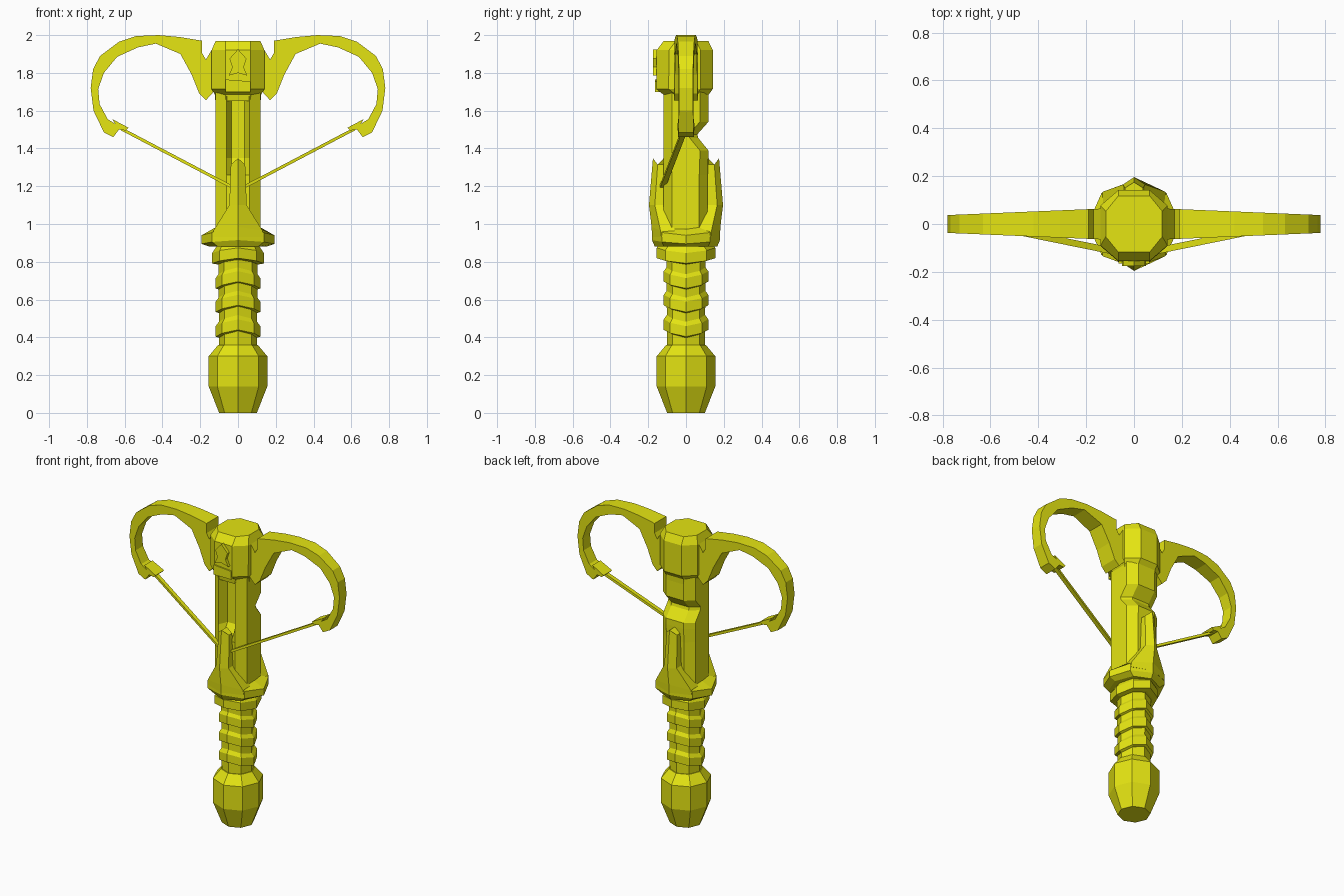
import bpy, bmesh, math
from mathutils import Vector

mat = bpy.data.materials.new("mustard_yellow")
mat.diffuse_color = (0.78, 0.78, 0.006, 1)


def finish(bm, name):
    bmesh.ops.remove_doubles(bm, verts=bm.verts, dist=0.0005)
    bmesh.ops.recalc_face_normals(bm, faces=bm.faces)
    me = bpy.data.meshes.new(name)
    bm.to_mesh(me)
    bm.free()
    me.materials.append(mat)
    ob = bpy.data.objects.new(name, me)
    bpy.context.collection.objects.link(ob)
    return ob


def loft(name, rings):
    """Skin a stack of equal-length point rings and cap both ends."""
    bm = bmesh.new()
    vs = [[bm.verts.new(p) for p in r] for r in rings]
    n = len(vs[0])
    for a, b in zip(vs, vs[1:]):
        for i in range(n):
            j = (i + 1) % n
            bm.faces.new((a[i], a[j], b[j], b[i]))
    bm.faces.new(vs[0][::-1])
    bm.faces.new(vs[-1])
    return finish(bm, name)


def oct_ring(r, z, saddle=0.0, ry=None):
    """Octagon with corners on the axes; saddle lifts front/back, drops the sides."""
    ry = ry or r
    return [(r * math.cos(k * math.pi / 4), ry * math.sin(k * math.pi / 4),
             z - saddle * math.cos(k * math.pi / 2)) for k in range(8)]


def plate(name, pts, half, y=0.0, side=1):
    """Extrude an x-z outline along y; half(x) gives the half thickness."""
    return loft(name, [[(side * x, y + s * half(x), z) for x, z in pts] for s in (-1, 1)])


# handle: pommel and grip core
loft("pommel", [oct_ring(r, z) for r, z in
                ((0.10, 0), (0.155, 0.14), (0.155, 0.30), (0.105, 0.36))])
loft("grip", [oct_ring(0.10, 0.34), oct_ring(0.105, 0.90)])

# wavy grip ridges, wider at the bottom edge
for i, z in enumerate((0.455, 0.585, 0.71)):
    loft(f"grip_ridge_{i + 1}", [oct_ring(r, z + dz, 0.018) for r, dz in
         ((0.098, -0.04), (0.118, -0.033), (0.118, 0.022), (0.098, 0.05))])

# collar and guard
loft("collar", [oct_ring(r, z, 0.014, ry) for r, z, ry in
                ((0.11, 0.80, 0.12), (0.137, 0.805, 0.155),
                 (0.137, 0.86, 0.155), (0.11, 0.90, 0.12))])
loft("guard", [oct_ring(0.15, 0.88, 0, 0.165), oct_ring(0.193, 0.905, 0.01, 0.18),
               oct_ring(0.193, 0.955, 0.015, 0.18), oct_ring(0.125, 1.0, 0.03, 0.14)])


# stock with a front bolt channel and a notch in the back
def stock_ring(z, back, depth):
    floor = -0.12 + depth
    return [(-0.06, -0.12, z), (-0.035, floor, z), (0.035, floor, z), (0.06, -0.12, z),
            (0.12, -0.075, z), (0.12, back - 0.045, z), (0.065, back, z),
            (-0.065, back, z), (-0.12, back - 0.045, z), (-0.12, -0.075, z)]


loft("stock", [stock_ring(*a) for a in
     ((0.95, 0.115, 0.001), (1.26, 0.115, 0.001), (1.35, 0.118, 0.06), (1.39, 0.118, 0.06),
      (1.455, 0.065, 0.06), (1.475, 0.06, 0.06), (1.54, 0.118, 0.06), (1.70, 0.118, 0.06))])

# ridged fins rising from the guard at front and back
for s, name in ((-1, "front_fin"), (1, "back_fin")):
    rings = []
    for z, w, inner, shoulder, ridge, tip in (
            (0.93, 0.135, 0.06, 0.13, 0.18, 0.0), (0.965, 0.13, 0.06, 0.135, 0.182, 0.02),
            (1.10, 0.046, 0.09, 0.165, 0.196, 0.0), (1.315, 0.038, 0.118, 0.15, 0.175, 0.033)):
        rings.append([(-w, s * inner, z), (w, s * inner, z), (w, s * shoulder, z),
                      (0, s * ridge, z + tip), (-w, s * shoulder, z)])
        rings[-1].insert(1, (0, s * inner, z + tip))
    loft(name, rings)


# head block
def head_ring(w, front, back, z, c=0.065):
    return [(-c, front, z), (c, front, z), (w, front + 0.065, z), (w, back - 0.065, z),
            (c, back, z), (-c, back, z), (-w, back - 0.065, z), (-w, front + 0.065, z)]


loft("head", [head_ring(*a) for a in
     ((0.12, -0.115, 0.118, 1.65), (0.122, -0.12, 0.12, 1.685), (0.14, -0.157, 0.142, 1.715),
      (0.14, -0.155, 0.142, 1.92), (0.118, -0.118, 0.118, 1.97))])

# faceted ornament on the front of the head
orn = [(0, 1.925), (0.045, 1.875), (0.03, 1.83), (0.05, 1.785), (0, 1.80)]
orn += [(-x, z) for x, z in reversed(orn[1:-1])]
plate("head_ornament", orn, lambda x: 0.014, -0.162)
plate("head_chin", [(-0.065, 1.70), (0.065, 1.70), (0.065, 1.755), (-0.065, 1.765)],
      lambda x: 0.02, -0.145)

# bow limbs, thinner toward the ends
limb = [(0.12, 1.71), (0.17, 1.655), (0.205, 1.69), (0.245, 1.79), (0.305, 1.90), (0.435, 1.955),
        (0.53, 1.935), (0.64, 1.885), (0.71, 1.80), (0.74, 1.715), (0.733, 1.635), (0.69, 1.555),
        (0.65, 1.53), (0.665, 1.555), (0.58, 1.51), (0.595, 1.495), (0.63, 1.50), (0.66, 1.46),
        (0.71, 1.485), (0.765, 1.60), (0.78, 1.72), (0.767, 1.82), (0.73, 1.89), (0.63, 1.965),
        (0.54, 1.995), (0.42, 2.0), (0.31, 1.99), (0.19, 1.97), (0.19, 1.905), (0.17, 1.87),
        (0.14, 1.92), (0.12, 1.92)]
for s, side in ((-1, "left"), (1, "right")):
    plate(f"{side}_limb", limb, lambda x: 0.062 - 0.042 * (x - 0.19), 0, s)

    # bowstring half, a flat bar from the limb tip to the stock
    a, b = Vector((s * 0.62, -0.005, 1.505)), Vector((s * 0.03, -0.125, 1.195))
    loft(f"{side}_string", [[p + Vector((0, dy, dz)) for dy, dz in
         ((-0.014, -0.009), (0.014, -0.009), (0.014, 0.009), (-0.014, 0.009))] for p in (a, b)])
